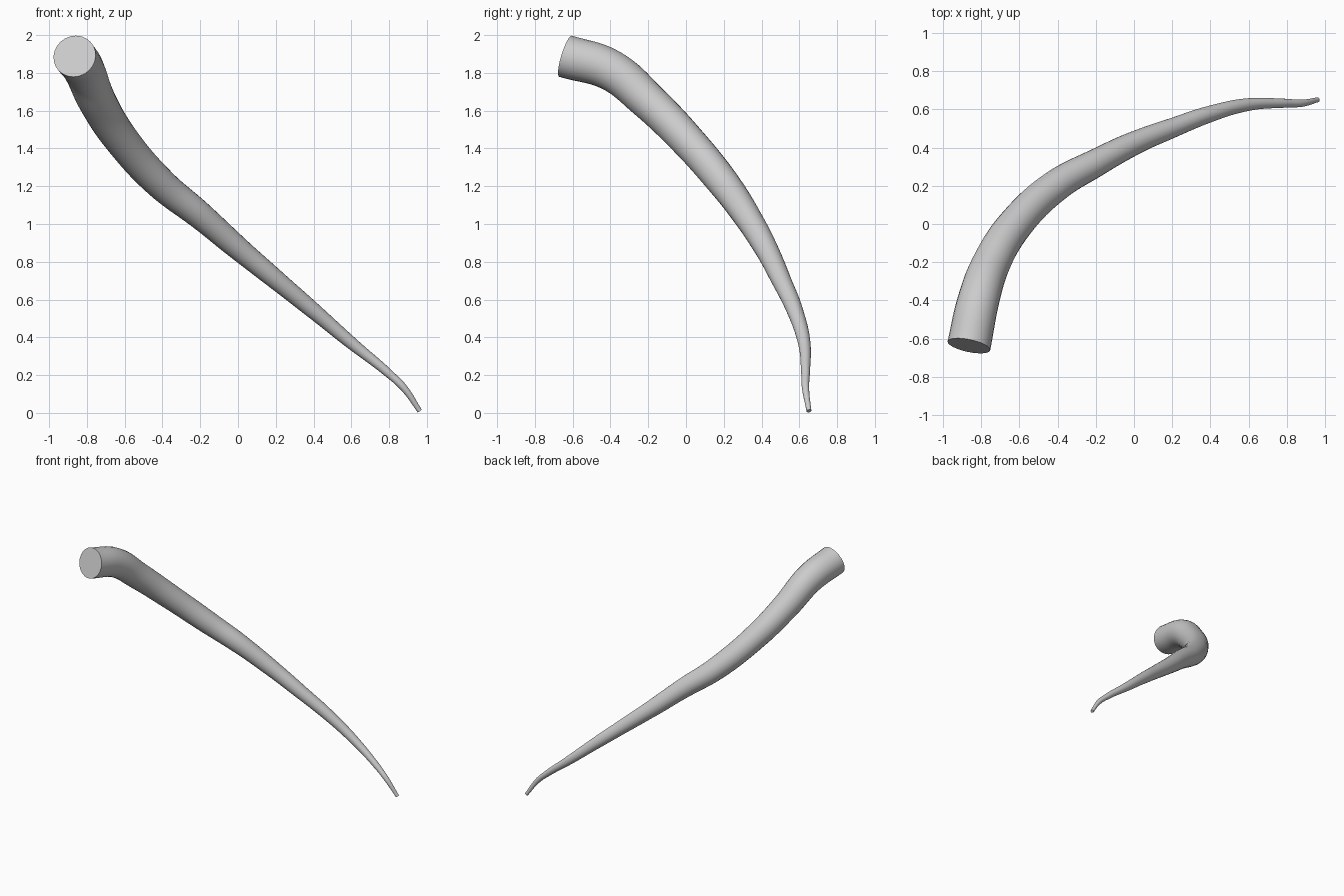
import bpy, math

if "Cube" in bpy.data.objects:
    bpy.data.objects.remove(bpy.data.objects["Cube"])

# Centre line of the tapering horn: x, y, z, radius
path = [
    (-0.865, -0.638, 1.888, 0.114),
    (-0.815, -0.400, 1.815, 0.109),
    (-0.745, -0.200, 1.650, 0.100),
    (-0.620, 0.000, 1.450, 0.092),
    (-0.410, 0.200, 1.215, 0.084),
    (-0.200, 0.320, 1.045, 0.073),
    (0.000, 0.423, 0.872, 0.062),
    (0.200, 0.503, 0.706, 0.052),
    (0.400, 0.577, 0.540, 0.043),
    (0.600, 0.626, 0.370, 0.033),
    (0.800, 0.633, 0.207, 0.023),
    (0.880, 0.633, 0.130, 0.019),
    (0.962, 0.651, 0.010, 0.013),
]

# Round tube swept along the path with flat end caps
curve = bpy.data.curves.new("horn", "CURVE")
curve.dimensions = "3D"
curve.bevel_depth = 1.0
curve.bevel_resolution = 10
curve.resolution_u = 8
curve.use_fill_caps = True
spline = curve.splines.new("BEZIER")
spline.radius_interpolation = "CARDINAL"
spline.bezier_points.add(len(path) - 1)
for p, (x, y, z, r) in zip(spline.bezier_points, path):
    p.co = (x, y, z)
    p.radius = r
    p.handle_left_type = p.handle_right_type = "AUTO"

horn = bpy.data.objects.new("horn", curve)
bpy.context.collection.objects.link(horn)
bpy.context.view_layer.objects.active = horn
horn.select_set(True)
bpy.ops.object.convert(target="MESH")
horn = bpy.context.object
horn.name = "horn"

# Weld the caps and keep their rims sharp
weld = horn.modifiers.new("weld", "WELD")
weld.merge_threshold = 0.0001
bpy.ops.object.modifier_apply(modifier="weld")
bpy.ops.object.shade_smooth_by_angle(angle=math.radians(40))
